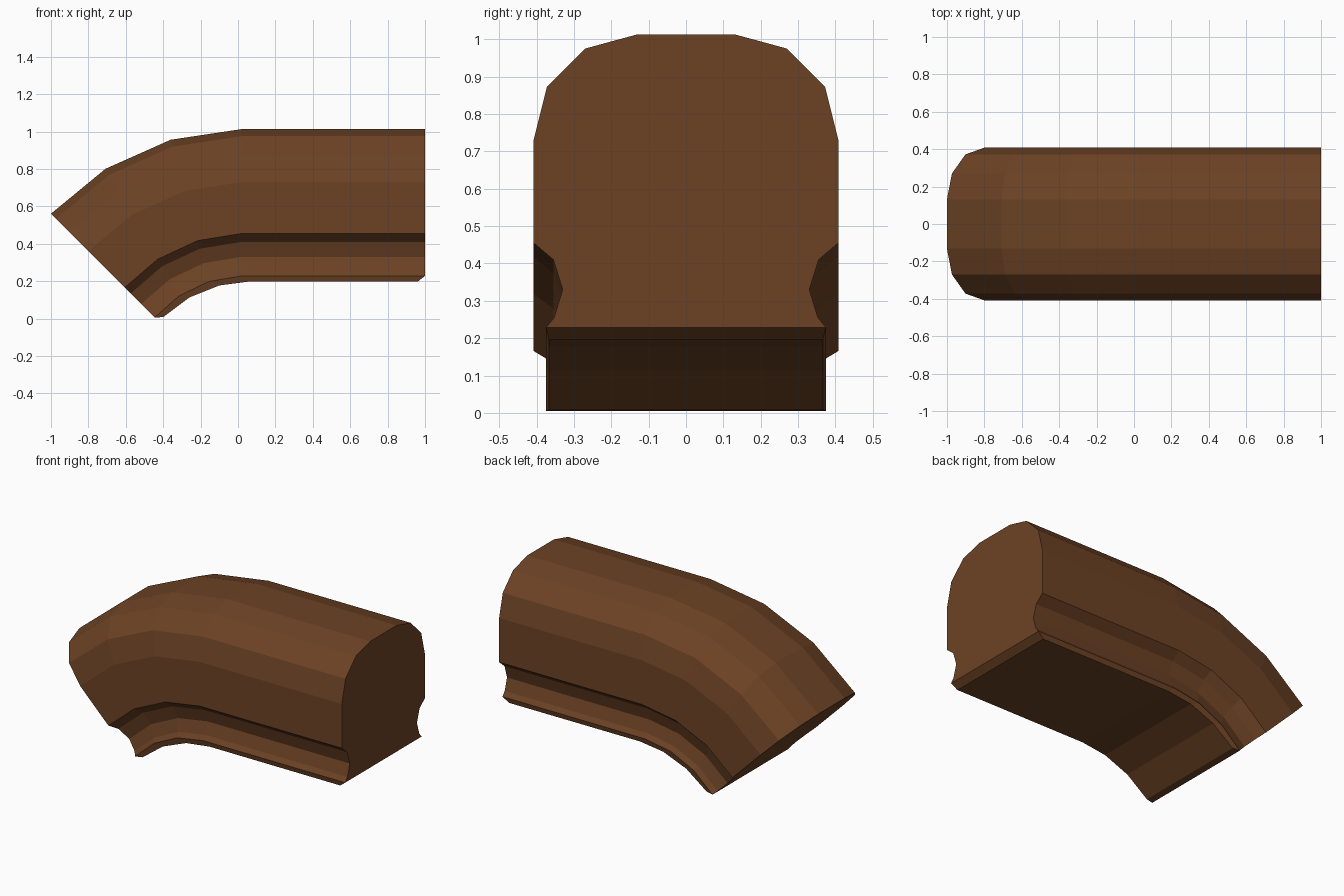
import bpy, bmesh
from math import sin, cos, radians

if "Cube" in bpy.data.objects:
    bpy.data.objects.remove(bpy.data.objects["Cube"])

# Half cross-section (y, z), from the crown down to the lower lip
half = [(0.13, 1.013), (0.27, 0.975), (0.372, 0.873), (0.408, 0.73),
        (0.408, 0.455), (0.355, 0.41), (0.33, 0.33), (0.353, 0.255),
        (0.375, 0.228)]
# Underside edge is set in from both ends: (x, z) per station
under_y = 0.367
underside = [(0.96, 0.197), (0.06, 0.198), (-0.10, 0.177), (-0.26, 0.113), (-0.40, 0.008)]

# Stations: straight end, then four steps of a 45 degree bend
cx, cz = 0.02, -0.46
stations = [None, (0, 0), (15, 0.007), (30, 0.017), (45, 0.03)]


def place(station, z):
    if station is None:
        return 1.0, z
    angle, shrink = station
    r = z - cz - shrink
    return cx - r * sin(radians(angle)), max(0.0, cz + r * cos(radians(angle)))


bm = bmesh.new()
rings = []
for station, (ux, uz) in zip(stations, underside):
    side = [(y, *place(station, z)) for y, z in half] + [(under_y, ux, uz)]
    loop = side + [(-y, x, z) for y, x, z in reversed(side)]
    rings.append([bm.verts.new((x, y, z)) for y, x, z in loop])

# Skin of the sweep
n = len(rings[0])
for a, b in zip(rings, rings[1:]):
    for i in range(n):
        j = (i + 1) % n
        bm.faces.new((a[i], a[j], b[j], b[i]))

# End caps with a small slanted strip down to the underside
k = len(half)
for ring in (rings[0], rings[-1]):
    bm.faces.new(ring[:k] + ring[k + 2:])
    bm.faces.new(ring[k - 1:k + 3])
bmesh.ops.recalc_face_normals(bm, faces=bm.faces)

mesh = bpy.data.meshes.new("handrail_bend")
bm.to_mesh(mesh)
bm.free()
rail = bpy.data.objects.new("handrail_bend", mesh)
bpy.context.collection.objects.link(rail)

# Brown wood
wood = bpy.data.materials.new("brown_wood")
wood.diffuse_color = (0.15, 0.055, 0.018, 1)
wood.use_nodes = True
wood.node_tree.nodes["Principled BSDF"].inputs["Base Color"].default_value = wood.diffuse_color
mesh.materials.append(wood)
